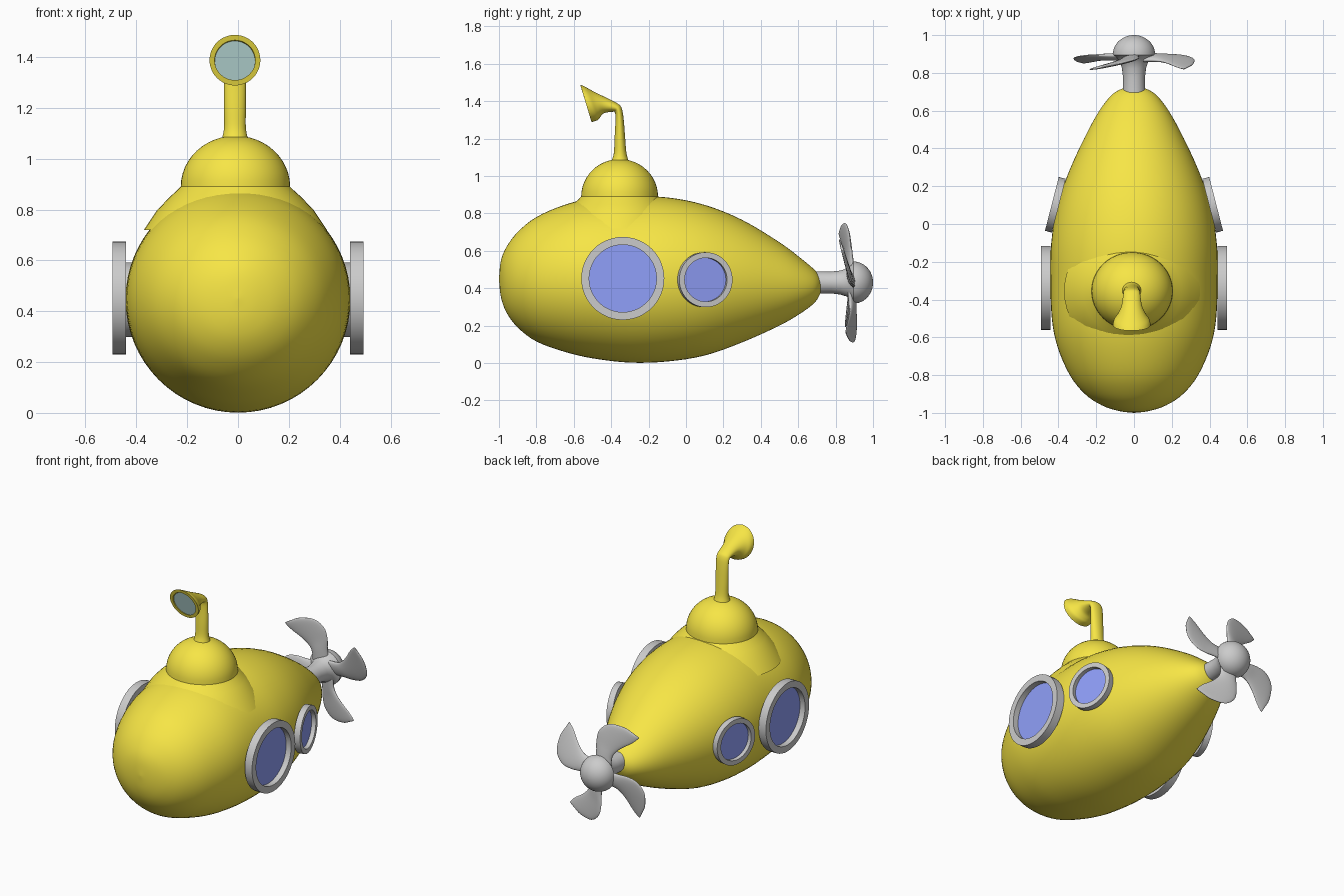
import bpy, bmesh
from math import sin, cos, pi, radians
from mathutils import Vector, Matrix

if "Cube" in bpy.data.objects:
    bpy.data.objects.remove(bpy.data.objects["Cube"])


def material(name, rgb):
    m = bpy.data.materials.new(name)
    m.diffuse_color = (*rgb, 1)
    m.use_nodes = True
    m.node_tree.nodes["Principled BSDF"].inputs["Base Color"].default_value = m.diffuse_color
    return m


YELLOW = material("yellow paint", (0.93, 0.79, 0.06))
BLUE = material("blue glass", (0.28, 0.35, 0.95))
TEAL = material("pale teal glass", (0.55, 0.8, 0.78))


def spline(rows, steps):
    """Catmull-Rom interpolation of section rows."""
    v = [Vector(r) for r in rows]
    v = [v[0]] + v + [v[-1]]
    out = []
    for i in range(1, len(v) - 2):
        a, b, c, d = v[i - 1:i + 3]
        for k in range(steps):
            t = k / steps
            out.append(0.5 * (2 * b + (c - a) * t + (2 * a - 5 * b + 4 * c - d) * t * t
                              + (3 * b - a - 3 * c + d) * t ** 3))
    return out + [v[-2]]


def loft(name, rows, place, mat=None, segs=48, angle=35):
    """Skin elliptical sections; a row is two in-plane edge points and a half depth h.
    place(p, q, h) maps a section point to 3D."""
    bm = bmesh.new()
    rings = []
    for p0, q0, p1, q1, h in rows:
        ring = []
        for i in range(segs):
            c, s = cos(2 * pi * i / segs), sin(2 * pi * i / segs)
            p = (p0 + p1) / 2 + c * (p0 - p1) / 2
            q = (q0 + q1) / 2 + c * (q0 - q1) / 2
            ring.append(bm.verts.new(place(p, q, s * h)))
        rings.append(ring)
    for a, b in zip(rings, rings[1:]):
        for i in range(segs):
            j = (i + 1) % segs
            bm.faces.new((a[i], a[j], b[j], b[i]))
    bm.faces.new(rings[0])
    bm.faces.new(rings[-1])
    bmesh.ops.recalc_face_normals(bm, faces=bm.faces)
    me = bpy.data.meshes.new(name)
    bm.to_mesh(me)
    bm.free()
    ob = bpy.data.objects.new(name, me)
    bpy.context.collection.objects.link(ob)
    if mat:
        me.materials.append(mat)
    bpy.ops.object.select_all(action='DESELECT')
    ob.select_set(True)
    bpy.context.view_layer.objects.active = ob
    bpy.ops.object.shade_smooth_by_angle(angle=radians(angle))
    return ob


def lathe(name, profile, matrix, mat=None):
    """Revolve (radius, height) points around local z."""
    rows = [(r, z, -r, z, r) for r, z in profile]
    return loft(name, rows, lambda p, q, h: matrix @ Vector((p, h, q)), mat)


# Hull: y, top z, bottom z, half width
hull = [(-1, .451, .449, .001), (-.99, .545, .355, .08), (-.96, .62, .27, .17),
        (-.9, .70, .19, .26), (-.8, .78, .115, .34), (-.65, .845, .06, .405),
        (-.5, .88, .025, .435), (-.3, .89, .002, .442), (-.1, .885, .008, .438),
        (.1, .845, .04, .405), (.3, .765, .11, .335), (.5, .645, .20, .24),
        (.62, .555, .27, .17), (.69, .495, .325, .11), (.72, .455, .375, .055)]
loft("hull", spline([(y, t, y, b, w) for y, t, b, w in hull], 4),
     lambda p, q, h: (h, p, q), YELLOW, 64)

# Conning tower: dome with a flared skirt blending into the hull sides
dome = [(.215 * cos(a), .89 + .2 * sin(a)) for a in [i * pi / 2 / 12 for i in range(12)]]
lathe("conning_tower", [(.36, .72), (.31, .795), (.26, .848), (.23, .875)] + dome + [(.01, 1.09)],
      Matrix.Translation((-.01, -.355, 0)) @ Matrix.Diagonal((1, .955, 1, 1)), YELLOW)

# Periscope: back edge (y, z), front edge (y, z), half width
tube = [(-.305, 1.075, -.40, 1.075, .052), (-.318, 1.12, -.386, 1.12, .043),
        (-.325, 1.2, -.382, 1.2, .043), (-.333, 1.3, -.377, 1.3, .043),
        (-.343, 1.36, -.38, 1.338, .044), (-.365, 1.387, -.392, 1.343, .046),
        (-.43, 1.42, -.44, 1.335, .055), (-.495, 1.452, -.46, 1.312, .075),
        (-.54, 1.477, -.475, 1.297, .094), (-.565, 1.487, -.505, 1.288, .1)]
mouth = [(-.559, 1.466, -.511, 1.309, .08), (-.546, 1.462, -.498, 1.305, .079)]
scope = lambda p, q, h: (h - .012, p, q)
loft("periscope", spline(tube, 4) + [Vector(m) for m in mouth], scope, YELLOW)
loft("periscope_lens", [(-.546, 1.462, -.498, 1.305, .079), (-.550, 1.463, -.502, 1.306, .079)],
     scope, TEAL)

# Portholes on both sides: y, z, back distance, outer radius, glass radius, thickness, yaw
for label, y, z, x, ro, ri, t, yaw in [("front", -.338, .452, .441, .222, .18, .052, 0),
                                       ("rear", .097, .445, .398, .147, .117, .038, 14.4)]:
    for side, s in (("right", 1), ("left", -1)):
        turn = yaw if s > 0 else 180 - yaw
        m = (Matrix.Translation((s * x, y, z)) @ Matrix.Rotation(radians(turn), 4, 'Z')
             @ Matrix.Rotation(pi / 2, 4, 'Y'))
        lathe(f"{label}_{side}_porthole_frame",
              [(.01, 0), (ro, 0), (ro, t), (ri, t), (ri, t * .2), (.01, t * .2)], m)
        lathe(f"{label}_{side}_porthole_glass", [(ri, t * .15), (ri, t * .3)], m, BLUE)

# Propeller shaft and hub, revolved around the y axis
hub = [(.06, -.20), (.058, -.12), (.064, -.07), (.075, -.035), (.095, -.012)]
hub += [(.112 * cos(a) + .0005, .105 * sin(a)) for a in [i * pi / 2 / 12 for i in range(13)]]
lathe("propeller_hub", hub, Matrix.Translation((0, .895, .43)) @ Matrix.Rotation(-pi / 2, 4, 'X'))

# Four hooked blades: leading edge point, trailing edge point, half thickness
blade = [(-.03, .05, .07, .05, .02), (-.025, .13, .075, .11, .018), (-.027, .2, .10, .15, .014),
         (-.01, .27, .14, .185, .012), (.05, .317, .185, .215, .010),
         (.14, .313, .215, .24, .008), (.20, .284, .23, .257, .005), (.23, .268, .235, .262, .002)]
for k in range(4):
    spin = (Matrix.Translation((0, .888, .43)) @ Matrix.Rotation(radians(4), 4, 'X')
            @ Matrix.Rotation(k * pi / 2, 4, 'Y'))
    loft(f"propeller_blade_{k + 1}", spline(blade, 4),
         lambda p, q, h: spin @ Vector((-p, h - .22 * p, q)), None, 24, 60)
